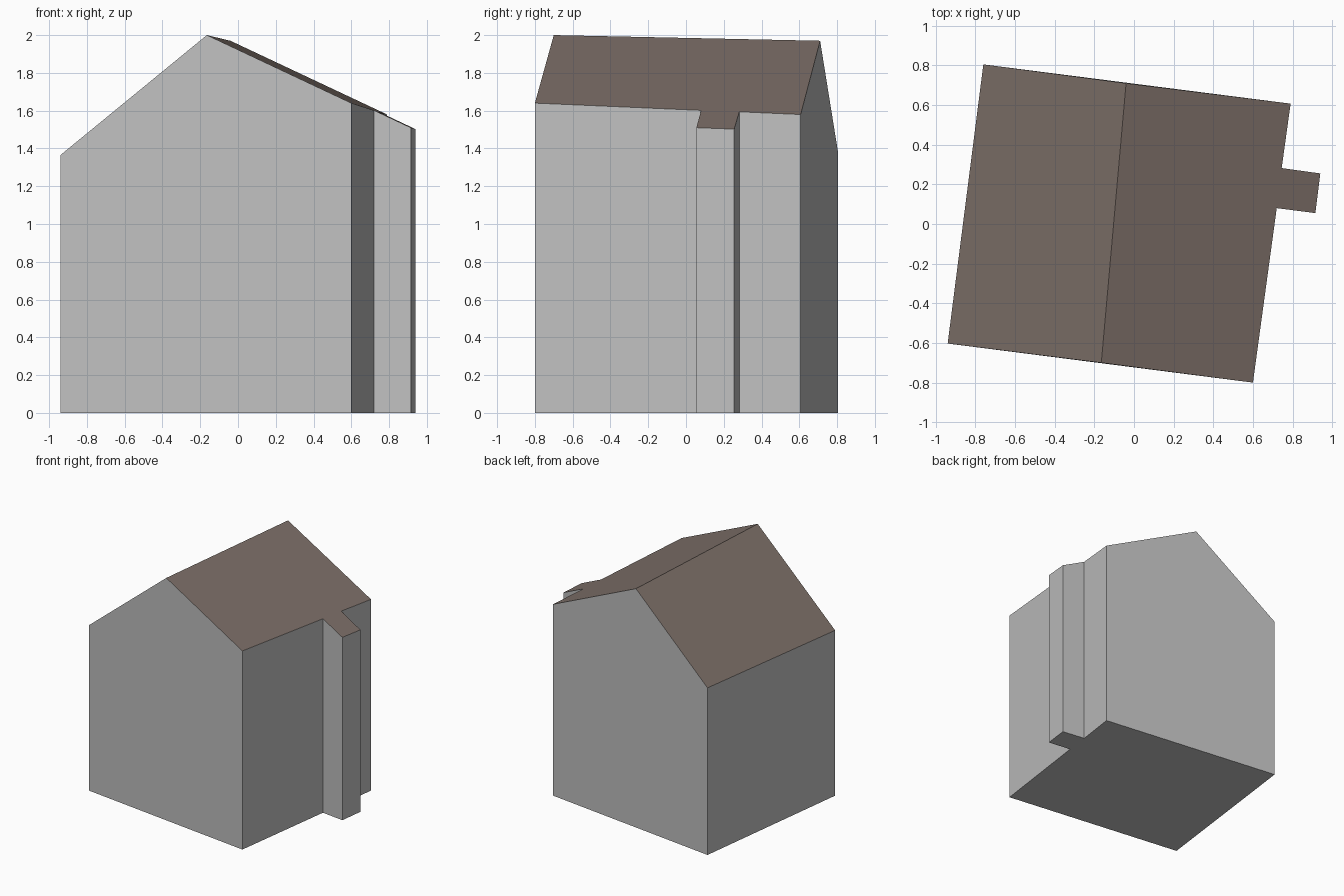
import bpy, bmesh
from mathutils import Vector

if "Cube" in bpy.data.objects:
    bpy.data.objects.remove(bpy.data.objects["Cube"])


def material(name, rgb):
    m = bpy.data.materials.new(name)
    m.diffuse_color = (*rgb, 1)
    m.use_nodes = True
    m.node_tree.nodes["Principled BSDF"].inputs["Base Color"].default_value = m.diffuse_color
    return m


# Footprint, anticlockwise; the ridge meets the front and back walls
RIDGE_FRONT, RIDGE_BACK = Vector((-0.165, -0.70, 2.0)), Vector((-0.04, 0.71, 1.97))
left = [(-0.76, 0.805), (-0.94, -0.603)]
right = [(0.60, -0.80), (0.72, 0.08), (0.915, 0.055),
         (0.94, 0.255), (0.745, 0.282), (0.79, 0.607)]


def slope(eave):
    """Height function of the roof plane through the ridge and one eave corner."""
    n = (RIDGE_BACK - RIDGE_FRONT).cross(Vector(eave) - RIDGE_FRONT)
    return lambda x, y: RIDGE_FRONT.z - (n.x * (x - RIDGE_FRONT.x) + n.y * (y - RIDGE_FRONT.y)) / n.z


left_z, right_z = slope((-0.94, -0.603, 1.365)), slope((0.60, -0.80, 1.64))
left_top = [(x, y, left_z(x, y)) for x, y in left]
right_top = [(x, y, right_z(x, y)) for x, y in right]

# Building: walls and floor first, then the two roof slopes
bm = bmesh.new()
lt = [bm.verts.new(p) for p in left_top]
rf = bm.verts.new(RIDGE_FRONT)
rt = [bm.verts.new(p) for p in right_top]
rb = bm.verts.new(RIDGE_BACK)
base = {v: bm.verts.new((v.co.x, v.co.y, 0)) for v in lt + rt}
corners = lt + rt
for a, b in zip(corners, corners[1:] + corners[:1]):
    peak = {lt[1]: [rf], rt[-1]: [rb]}.get(a, [])  # gable walls
    bm.faces.new([base[a], base[b], b] + peak + [a])
bm.faces.new([base[v] for v in reversed(corners)])
for loop in (lt + [rf, rb], [rf] + rt + [rb]):
    bm.faces.new(loop).material_index = 1
bm.normal_update()

mesh = bpy.data.meshes.new("gabled_house")
bm.to_mesh(mesh)
bm.free()
mesh.materials.append(material("wall grey", (0.53, 0.53, 0.53)))
mesh.materials.append(material("roof brown", (0.205, 0.162, 0.141)))
bpy.context.collection.objects.link(bpy.data.objects.new("gabled_house", mesh))
